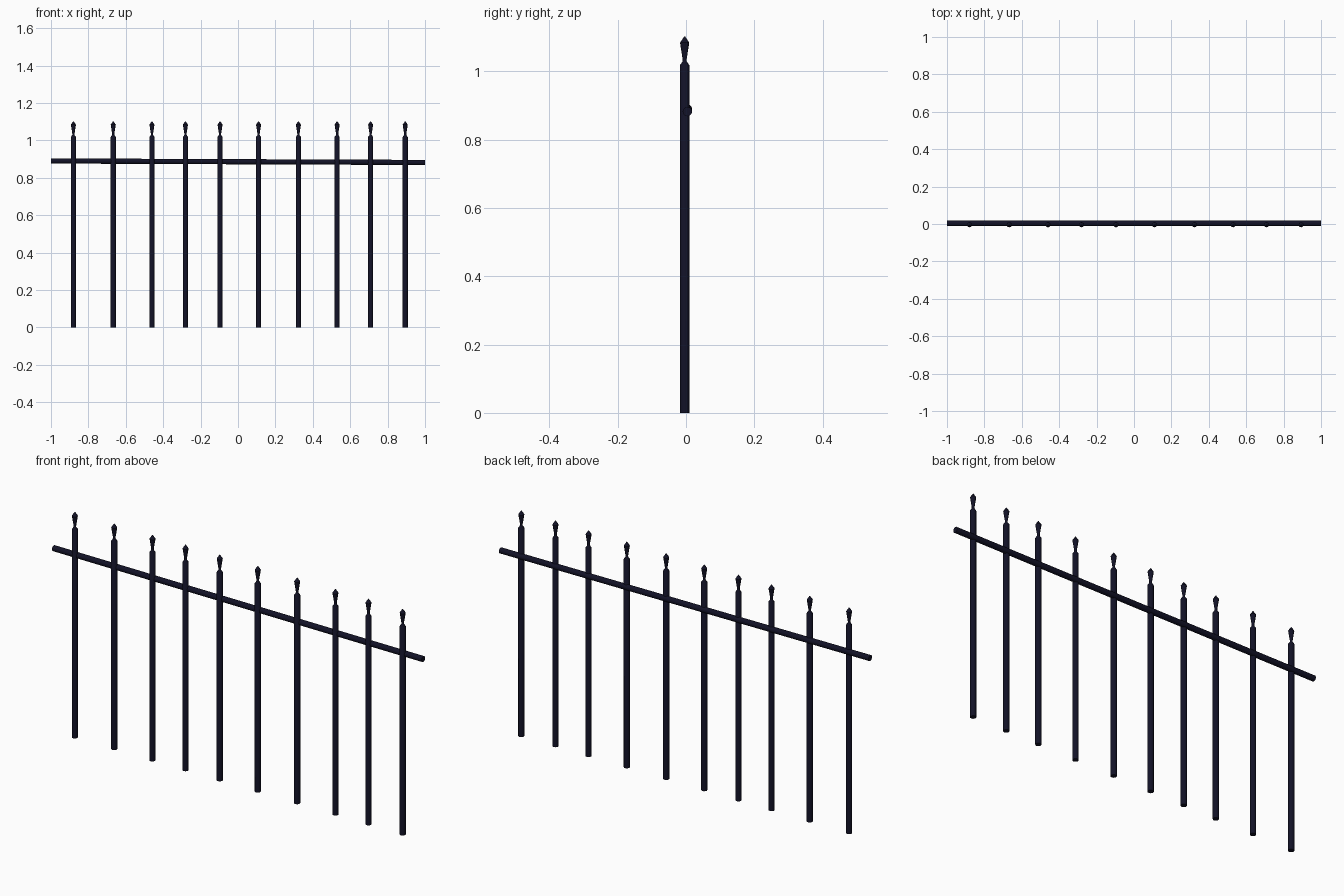
import bpy, bmesh, math
from mathutils import Vector

if "Cube" in bpy.data.objects:
    bpy.data.objects.remove(bpy.data.objects["Cube"])

iron = bpy.data.materials.new("dark_iron")
iron.diffuse_color = (0.006, 0.006, 0.02, 1)
iron.use_nodes = True
iron.node_tree.nodes["Principled BSDF"].inputs["Base Color"].default_value = iron.diffuse_color

SIDES = 12


def lathe(name, profile, loc=(0, 0, 0), direction=(0, 0, 1)):
    """Closed round bar from (radius, height) pairs, capped at both ends."""
    bm = bmesh.new()
    rings = []
    for r, z in profile:
        rings.append([bm.verts.new((r * math.cos(2 * math.pi * i / SIDES),
                                    r * math.sin(2 * math.pi * i / SIDES), z))
                      for i in range(SIDES)])
    for a, b in zip(rings, rings[1:]):
        for i in range(SIDES):
            j = (i + 1) % SIDES
            bm.faces.new((a[i], a[j], b[j], b[i]))
    bm.faces.new(rings[0][::-1])
    bm.faces.new(rings[-1])
    mesh = bpy.data.meshes.new(name)
    bm.to_mesh(mesh)
    bm.free()
    mesh.materials.append(iron)
    ob = bpy.data.objects.new(name, mesh)
    bpy.context.collection.objects.link(ob)
    ob.location = loc
    ob.rotation_mode = 'QUATERNION'
    ob.rotation_quaternion = Vector((0, 0, 1)).rotation_difference(Vector(direction))
    bpy.ops.object.select_all(action='DESELECT')
    ob.select_set(True)
    bpy.context.view_layer.objects.active = ob
    bpy.ops.object.shade_smooth_by_angle(angle=math.radians(35))
    return ob


# Unevenly spaced pickets: shaft, shoulder, narrow neck and spear-shaped tip
picket = [(0.0138, 0), (0.0138, 1.018), (0.006, 1.029), (0.006, 1.036),
          (0.0135, 1.084), (0.0015, 1.102)]
for n, x in enumerate((-0.88, -0.667, -0.46, -0.281, -0.096,
                       0.11, 0.323, 0.53, 0.709, 0.894)):
    lathe(f"picket_{n + 1}", picket, (x, -0.004, 0))

# Slightly sloping rail across the back of the pickets
start, end = Vector((-1, 0.004, 0.89)), Vector((1, 0.004, 0.882))
lathe("top_rail", [(0.0138, 0), (0.0138, (end - start).length)], start, end - start)
